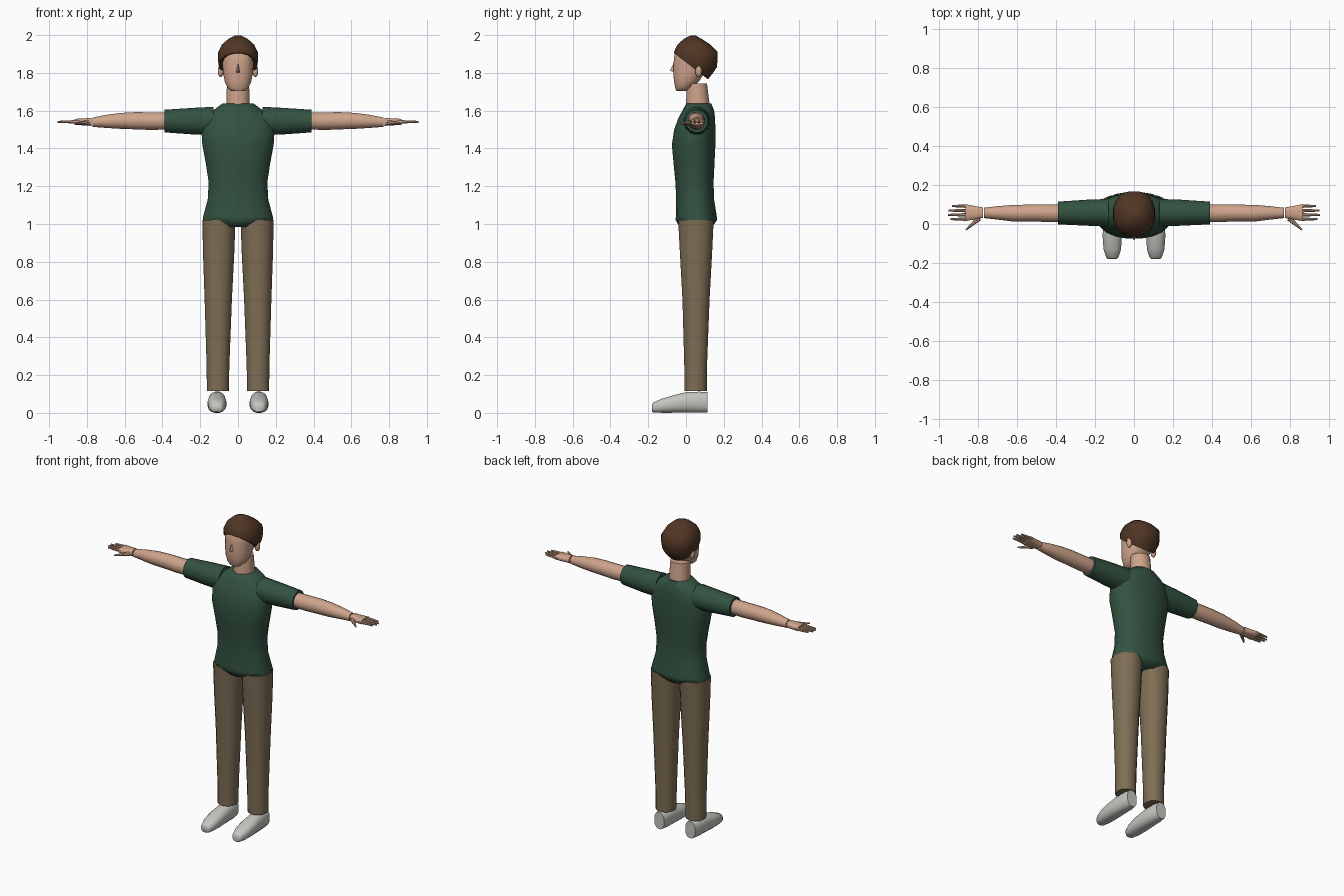
import bpy, bmesh, math
from mathutils import Vector


def material(name, rgb):
    m = bpy.data.materials.new(name)
    m.diffuse_color = (*rgb, 1)
    return m


SKIN = material("skin", (0.62, 0.37, 0.26))
HAIR = material("brown hair", (0.08, 0.036, 0.017))
SHIRT = material("green shirt", (0.033, 0.085, 0.052))
TROUSERS = material("khaki trousers", (0.21, 0.155, 0.09))
SHOES = material("pale grey shoes", (0.56, 0.56, 0.53))


def finish(bm, name, mat, angle=40):
    bmesh.ops.recalc_face_normals(bm, faces=bm.faces)
    me = bpy.data.meshes.new(name)
    bm.to_mesh(me)
    bm.free()
    me.materials.append(mat)
    ob = bpy.data.objects.new(name, me)
    bpy.context.collection.objects.link(ob)
    bpy.context.view_layer.objects.active = ob
    ob.select_set(True)
    bpy.ops.object.shade_smooth_by_angle(angle=math.radians(angle))
    ob.select_set(False)
    return ob


def loft(sections, axis="z", sides=16, power=2.0, flip=1):
    """Skin closed rings; each section is (t, a_min, a_max, b_min, b_max)."""
    bm = bmesh.new()
    rings = []
    for t, a0, a1, b0, b1 in sections:
        ring = []
        for i in range(sides):
            ang = 2 * math.pi * (i + 0.5) / sides
            c, s = math.cos(ang), math.sin(ang)
            a = (a0 + a1) / 2 + (a1 - a0) / 2 * math.copysign(abs(c) ** (2 / power), c)
            b = (b0 + b1) / 2 + (b1 - b0) / 2 * math.copysign(abs(s) ** (2 / power), s)
            p = {"x": (t, a, b), "y": (a, t, b), "z": (a, b, t)}[axis]
            ring.append(bm.verts.new((p[0] * flip, p[1], p[2])))
        rings.append(ring)
    for r, q in zip(rings, rings[1:]):
        for i in range(sides):
            j = (i + 1) % sides
            bm.faces.new((r[i], r[j], q[j], q[i]))
    bm.faces.new(rings[0])
    bm.faces.new(rings[-1])
    return bm


def sym(rows):
    """Rows (z, half_width, y_front, y_back) to full sections."""
    return [(z, -w, w, f, b) for z, w, f, b in rows]


def finger(name, p, q, r0, r1, flip):
    p, q = Vector(p), Vector(q)
    p.x *= flip
    q.x *= flip
    bm = bmesh.new()
    bmesh.ops.create_cone(bm, cap_ends=True, segments=8, radius1=r0, radius2=r1,
                          depth=(q - p).length)
    rot = (q - p).to_track_quat("Z", "Y").to_matrix().to_4x4()
    bmesh.ops.transform(bm, matrix=rot, verts=bm.verts)
    bmesh.ops.translate(bm, vec=(p + q) / 2, verts=bm.verts)
    finish(bm, name, SKIN)


# Shirt body, rounded under the hem
finish(loft(sym([
    (0.985, 0.07, -0.035, 0.14), (1.02, 0.187, -0.056, 0.165),
    (1.04, 0.186, -0.055, 0.164), (1.13, 0.162, -0.053, 0.15),
    (1.22, 0.157, -0.057, 0.147), (1.32, 0.172, -0.067, 0.152),
    (1.42, 0.191, -0.076, 0.157), (1.50, 0.196, -0.064, 0.157),
    (1.56, 0.18, -0.042, 0.155), (1.60, 0.135, -0.02, 0.15),
    (1.637, 0.085, 0.0, 0.135)]), sides=20, power=2.25), "shirt_body", SHIRT, 60)

# Neck
finish(loft(sym([(1.60, 0.065, -0.005, 0.13), (1.66, 0.062, 0.0, 0.123),
                 (1.745, 0.06, 0.003, 0.112)])), "neck", SKIN)

# Head with a small nose
finish(loft(sym([
    (1.703, 0.036, -0.05, 0.0), (1.72, 0.056, -0.058, 0.03),
    (1.755, 0.072, -0.065, 0.07), (1.80, 0.08, -0.068, 0.1),
    (1.86, 0.085, -0.067, 0.13), (1.91, 0.085, -0.061, 0.12),
    (1.95, 0.06, -0.03, 0.1)]), power=2.3), "head", SKIN, 60)
bm = bmesh.new()
n = [bm.verts.new(v) for v in ((0, -0.062, 1.86), (-0.015, -0.06, 1.80),
                               (0.015, -0.06, 1.80), (0, -0.085, 1.812))]
for f in ((0, 1, 3), (0, 3, 2), (1, 2, 3), (0, 2, 1)):
    bm.faces.new([n[i] for i in f])
finish(bm, "nose", SKIN, 60)

# Hair cap, trimmed along a line sloping from brow to nape
bm = loft(sym([
    (1.76, 0.055, -0.03, 0.113), (1.80, 0.09, -0.05, 0.145),
    (1.83, 0.102, -0.06, 0.165), (1.87, 0.109, -0.064, 0.169),
    (1.91, 0.107, -0.066, 0.17), (1.95, 0.087, -0.047, 0.13),
    (1.98, 0.052, -0.012, 0.085), (1.998, 0.015, 0.025, 0.05)]), power=2.3)
cut = bmesh.ops.bisect_plane(bm, geom=bm.verts[:] + bm.edges[:] + bm.faces[:],
                             plane_co=(0, -0.066, 1.907), plane_no=(0, 0.14, 0.181),
                             clear_inner=True)
bmesh.ops.contextual_create(bm, geom=[e for e in cut["geom_cut"]
                                      if isinstance(e, bmesh.types.BMEdge)])
finish(bm, "hair", HAIR, 45)

for side, s in (("left", 1), ("right", -1)):
    # Ear
    bm = bmesh.new()
    bmesh.ops.create_uvsphere(bm, u_segments=10, v_segments=6, radius=1)
    bmesh.ops.scale(bm, vec=(0.016, 0.018, 0.033), verts=bm.verts)
    bmesh.ops.translate(bm, vec=(0.092 * s, 0.067, 1.81), verts=bm.verts)
    finish(bm, side + "_ear", SKIN, 60)

    # Trouser leg
    finish(loft([
        (0.115, 0.047, 0.166, -0.01, 0.112), (0.24, 0.045, 0.167, -0.01, 0.112),
        (0.60, 0.031, 0.178, -0.02, 0.126), (0.85, 0.018, 0.187, -0.034, 0.14),
        (1.02, 0.012, 0.19, -0.043, 0.148)], power=2.15, flip=s),
        side + "_trouser_leg", TROUSERS, 60)

    # Shoe, lofted from toe to heel
    finish(loft([
        (-0.18, 0.088, 0.134, 0.006, 0.045), (-0.172, 0.079, 0.143, 0.002, 0.056),
        (-0.13, 0.066, 0.157, 0.0, 0.075), (-0.06, 0.061, 0.162, 0.0, 0.096),
        (0.01, 0.064, 0.158, 0.0, 0.112), (0.075, 0.066, 0.155, 0.0, 0.113),
        (0.115, 0.075, 0.146, 0.002, 0.11)], axis="y", power=2.4, flip=s),
        side + "_shoe", SHOES, 60)

    # Sleeve
    finish(loft([
        (0.13, -0.015, 0.13, 1.47, 1.622), (0.24, -0.01, 0.126, 1.473, 1.616),
        (0.39, -0.003, 0.116, 1.484, 1.606)], axis="x", flip=s),
        side + "_sleeve", SHIRT)

    # Bare arm
    finish(loft([
        (0.36, 0.008, 0.1, 1.50, 1.592), (0.46, 0.01, 0.102, 1.497, 1.592),
        (0.54, 0.013, 0.1, 1.5, 1.593), (0.62, 0.012, 0.099, 1.503, 1.589),
        (0.70, 0.022, 0.092, 1.508, 1.578), (0.77, 0.03, 0.084, 1.514, 1.564)],
        axis="x", flip=s), side + "_arm", SKIN)

    # Palm
    finish(loft([
        (0.776, 0.03, 0.086, 1.519, 1.562), (0.81, 0.024, 0.092, 1.521, 1.56),
        (0.865, 0.014, 0.103, 1.525, 1.557)], axis="x", sides=12, power=2.6, flip=s),
        side + "_palm", SKIN)

    # Four fingers and a thumb
    for i, (y, tip) in enumerate(((0.025, 0.942), (0.047, 0.955),
                                  (0.069, 0.953), (0.092, 0.935))):
        finger(f"{side}_finger_{i + 1}", (0.855, y, 1.541), (tip, y, 1.541),
               0.0095, 0.005, s)
    finger(side + "_thumb", (0.795, 0.03, 1.537), (0.862, -0.03, 1.533), 0.014, 0.004, s)
